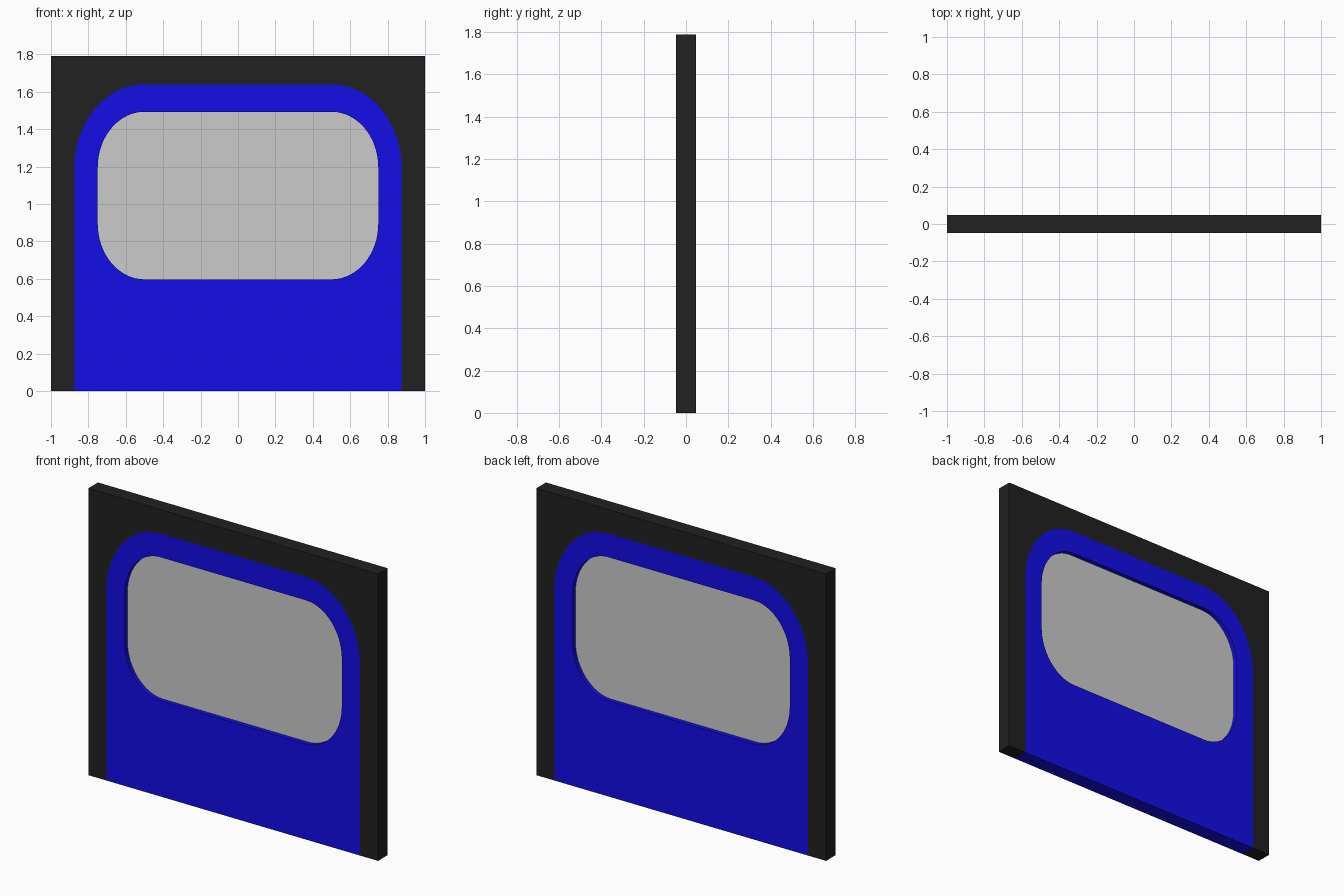
import bpy, bmesh, math
from mathutils import Vector

if "Cube" in bpy.data.objects:
    bpy.data.objects.remove(bpy.data.objects["Cube"])

DEPTH = 0.095


def corner(cx, cz, rx, rz, start, n=16):
    """Quarter ellipse, counter-clockwise from the start angle in degrees."""
    return [(cx + rx * math.cos(math.radians(start + 90 * i / n)),
             cz + rz * math.sin(math.radians(start + 90 * i / n)))
            for i in range(n + 1)]


def panel(name, loops, depth, color=None):
    """Fill outline loops (outer, then holes) in XZ and extrude along y."""
    bm = bmesh.new()
    edges = []
    for loop in loops:
        vs = [bm.verts.new((x, -depth / 2, z)) for x, z in loop]
        edges += [bm.edges.new((a, b)) for a, b in zip(vs, vs[1:] + vs[:1])]
    bmesh.ops.triangle_fill(bm, edges=edges, use_beauty=True)
    ext = bmesh.ops.extrude_face_region(bm, geom=bm.faces[:], use_keep_orig=True)
    moved = [g for g in ext["geom"] if isinstance(g, bmesh.types.BMVert)]
    bmesh.ops.translate(bm, verts=moved, vec=Vector((0, depth, 0)))
    bmesh.ops.recalc_face_normals(bm, faces=bm.faces[:])
    mesh = bpy.data.meshes.new(name)
    bm.to_mesh(mesh)
    bm.free()
    obj = bpy.data.objects.new(name, mesh)
    bpy.context.collection.objects.link(obj)
    if color:
        mat = bpy.data.materials.new(name + "_paint")
        mat.diffuse_color = (*color, 1)
        mat.use_nodes = True
        mat.node_tree.nodes["Principled BSDF"].inputs["Base Color"].default_value = mat.diffuse_color
        mesh.materials.append(mat)
    return obj


# Outlines: door arch and rounded window
arch = ([(0.875, 0)] + corner(0.5, 1.19, 0.375, 0.45, 0)
        + corner(-0.5, 1.19, 0.375, 0.45, 90) + [(-0.875, 0)])
window = (corner(0.5, 1.195, 0.25, 0.298, 0) + corner(-0.5, 1.195, 0.25, 0.298, 90)
          + corner(-0.5, 0.895, 0.25, 0.298, 180) + corner(0.5, 0.895, 0.25, 0.298, 270))

# Dark surround around the arch
surround = [(-1, 0), (-1, 1.79), (1, 1.79), (1, 0)] + arch
panel("surround", [surround], DEPTH, (0.015, 0.015, 0.015))

# Blue door with window opening
panel("door", [arch, window], DEPTH, (0.007, 0.004, 0.8))

# Recessed grey pane
panel("window_pane", [window], 0.04)
